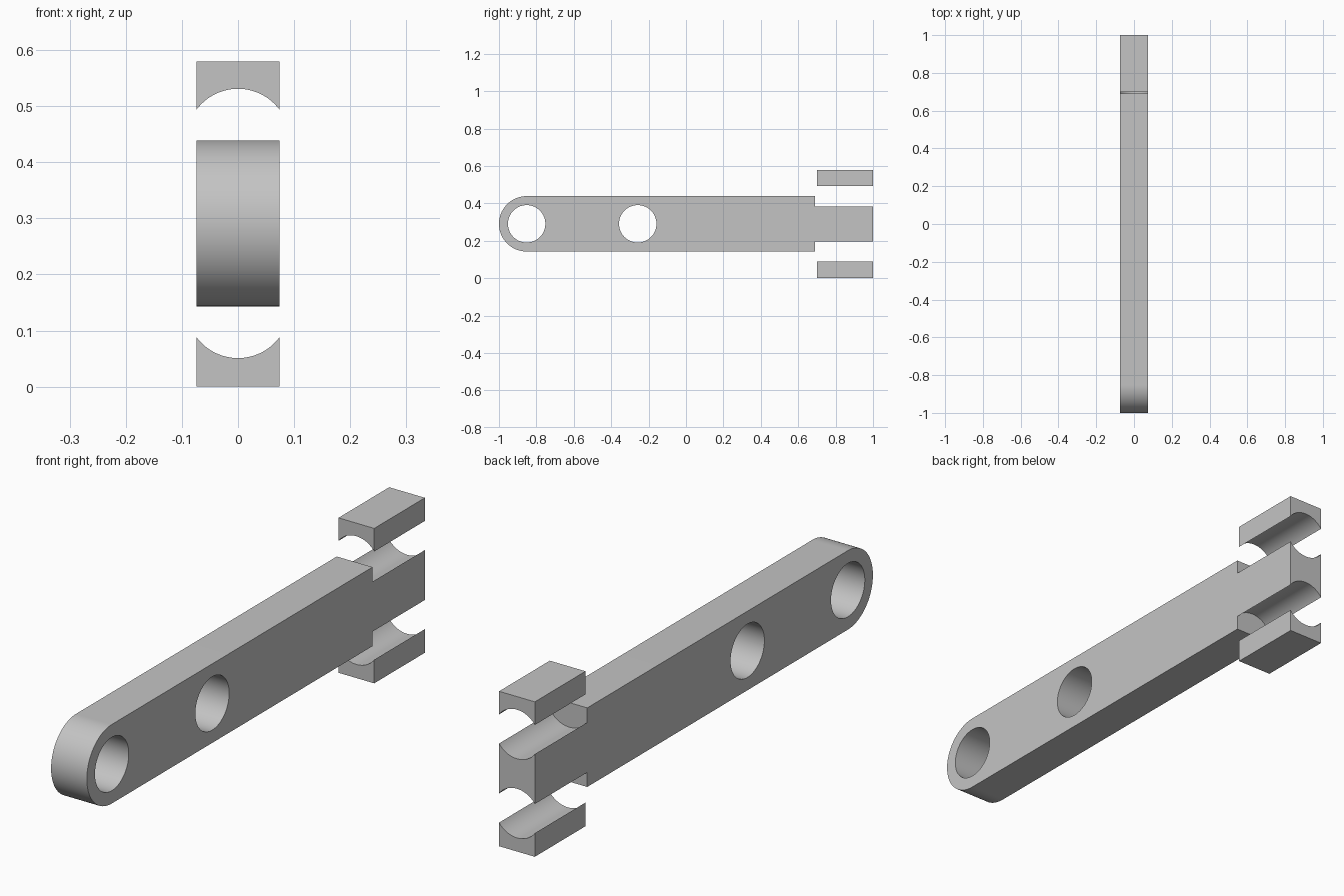
import bpy, bmesh
from math import pi, sin, cos
from mathutils import Matrix

old = bpy.data.objects.get("Cube")
if old:
    bpy.data.objects.remove(old, do_unlink=True)

HALF_W = 0.074             # half thickness in x
MID_Z = 0.291              # centre line of the arm
R_END = 0.148              # rounded end radius
Y_END = -0.852             # rounded end and first hole centre
Y_STEP, Y_BLOCK = 0.69, 0.70
R_BORE = 0.092

grey = bpy.data.materials.new("plain grey")
grey.use_nodes = True
colour = (0.55, 0.55, 0.55, 1)
grey.diffuse_color = colour
grey.node_tree.nodes["Principled BSDF"].inputs["Base Color"].default_value = colour


def add_object(name, bm):
    bmesh.ops.recalc_face_normals(bm, faces=bm.faces)
    mesh = bpy.data.meshes.new(name)
    bm.to_mesh(mesh)
    bm.free()
    mesh.materials.append(grey)
    obj = bpy.data.objects.new(name, mesh)
    bpy.context.collection.objects.link(obj)
    return obj


def prism(name, profile):
    """Extrude a (y, z) outline across the full thickness."""
    bm = bmesh.new()
    face = bm.faces.new([bm.verts.new((-HALF_W, y, z)) for y, z in profile])
    new = bmesh.ops.extrude_face_region(bm, geom=[face])["geom"]
    verts = [v for v in new if isinstance(v, bmesh.types.BMVert)]
    bmesh.ops.translate(bm, verts=verts, vec=(2 * HALF_W, 0, 0))
    return add_object(name, bm)


def cylinder(name, radius, length, centre, axis):
    turn = Matrix.Rotation(pi / 2, 4, axis)
    bm = bmesh.new()
    bmesh.ops.create_cone(bm, cap_ends=True, segments=96, radius1=radius,
                          radius2=radius, depth=length,
                          matrix=Matrix.Translation(centre) @ turn)
    obj = add_object(name, bm)
    obj.hide_render = True
    return obj


def cut(obj, cutters):
    for c in cutters:
        mod = obj.modifiers.new("cut", "BOOLEAN")
        mod.operation, mod.solver, mod.object = "DIFFERENCE", "EXACT", c
    bpy.context.view_layer.update()
    graph = bpy.context.evaluated_depsgraph_get()
    mesh = bpy.data.meshes.new_from_object(obj.evaluated_get(graph))
    obj.modifiers.clear()
    obj.data = mesh


# Arm with one rounded end
steps = 48
arc = [(Y_END - R_END * sin(pi * i / steps), MID_Z + R_END * cos(pi * i / steps))
       for i in range(steps + 1)]
arm = prism("arm", arc + [(1, MID_Z - R_END), (1, MID_Z + R_END)])

# Loose clamp blocks above and below the stepped end
blocks = []
for name, z0, z1 in (("lower_block", 0, 0.12), ("upper_block", 0.46, 0.58)):
    blocks.append(prism(name, [(Y_BLOCK, z0), (1, z0), (1, z1), (Y_BLOCK, z1)]))

# Cross holes and lengthwise bores
holes = [cylinder("hole_cutter", 0.1, 0.4, (0, y, MID_Z), "Y") for y in (Y_END, -0.258)]
length = 1.1 - Y_STEP
bores = [cylinder("bore_cutter", R_BORE, length,
                  (0, Y_STEP + length / 2, MID_Z + side * R_END), "X")
         for side in (-1, 1)]

cut(arm, holes + bores)
for block, bore in zip(blocks, bores):
    cut(block, [bore])
for c in holes + bores:
    bpy.data.objects.remove(c, do_unlink=True)

# Smooth curves, crisp edges
bpy.ops.object.select_all(action="DESELECT")
for obj in [arm] + blocks:
    obj.select_set(True)
bpy.context.view_layer.objects.active = arm
bpy.ops.object.shade_smooth_by_angle(angle=pi / 6)
